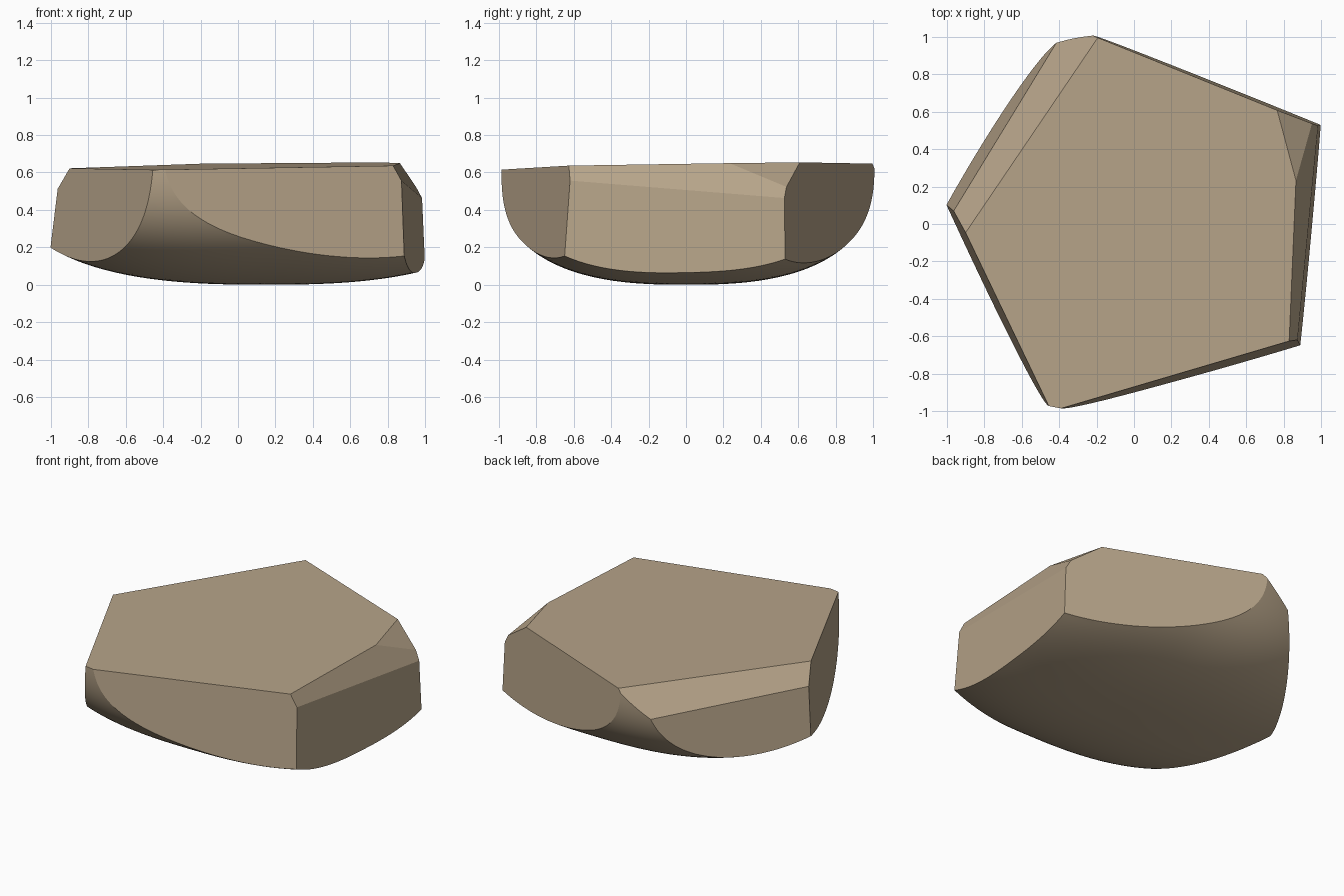
import bpy, bmesh, math
from mathutils import Vector

cube = bpy.data.objects.get("Cube")
if cube:
    bpy.data.objects.remove(cube, do_unlink=True)

# Sandy stone colour
stone = bpy.data.materials.new("sandstone")
stone.use_nodes = True
colour = (0.47, 0.37, 0.25, 1)
stone.diffuse_color = colour
bsdf = stone.node_tree.nodes["Principled BSDF"]
bsdf.inputs["Base Color"].default_value = colour
bsdf.inputs["Roughness"].default_value = 0.9

# Rounded belly: a boxy ellipsoid
POWER = 2.6
RADII = Vector((1.4, 1.02, 0.66))
CENTRE = Vector((0.15, 0, 0.66))
bm = bmesh.new()
bmesh.ops.create_icosphere(bm, subdivisions=6, radius=1)
for v in bm.verts:
    size = sum(abs(c) ** POWER for c in v.co) ** (-1 / POWER)
    v.co = v.co * size * RADII + CENTRE


def chip(a, b, c):
    """Slice the stone flat along the plane through three points."""
    a, b, c = Vector(a), Vector(b), Vector(c)
    normal = (b - a).cross(c - a).normalized()
    if normal.dot(a - Vector((0, 0, 0.3))) < 0:
        normal.negate()
    cut = bmesh.ops.bisect_plane(
        bm, geom=bm.verts[:] + bm.edges[:] + bm.faces[:], dist=1e-5,
        plane_co=a, plane_no=normal, clear_outer=True)
    rim = [e for e in cut["geom_cut"]
           if isinstance(e, bmesh.types.BMEdge) and e.is_boundary]
    if rim:
        bmesh.ops.holes_fill(bm, edges=rim, sides=0)


# Gently sloping top
chip((-0.89, 0, 0.623), (0.87, -0.62, 0.637), (-0.2, 1, 0.647))
# Five side walls: front, right, back, front left, back left
chip((-0.40, -0.99, 0.6), (0.86, -0.62, 0.6), (0.89, -0.65, 0.13))
chip((1, 0.53, 0.1), (0.89, -0.65, 0.12), (0.98, 0.5, 0.5))
chip((1, 0.53, 0.1), (-0.2, 1, 0.6), (0.995, 0.52, 0.5))
chip((-1, 0.1, 0.22), (-0.97, 0.08, 0.5), (-0.47, -0.96, 0.5))
chip((-0.43, 0.94, 0.5), (-0.96, 0.08, 0.5), (-1, 0.1, 0.22))
# Bevelled upper edges and the chipped corner
chip((-0.2, 0.99, 0.645), (-0.89, -0.03, 0.622), (-0.96, 0.1, 0.5))
chip((0.87, 0.24, 0.643), (0.83, -0.62, 0.636), (0.93, 0.3, 0.54))
chip((0.77, 0.6, 0.652), (0.87, 0.24, 0.645), (0.985, 0.52, 0.5))

bmesh.ops.recalc_face_normals(bm, faces=bm.faces[:])
mesh = bpy.data.meshes.new("rock")
bm.to_mesh(mesh)
bm.free()
mesh.materials.append(stone)
rock = bpy.data.objects.new("rock", mesh)
bpy.context.collection.objects.link(rock)

# Smooth belly, crisp chipped edges
bpy.ops.object.select_all(action="DESELECT")
rock.select_set(True)
bpy.context.view_layer.objects.active = rock
bpy.ops.object.shade_smooth_by_angle(angle=math.radians(12))
